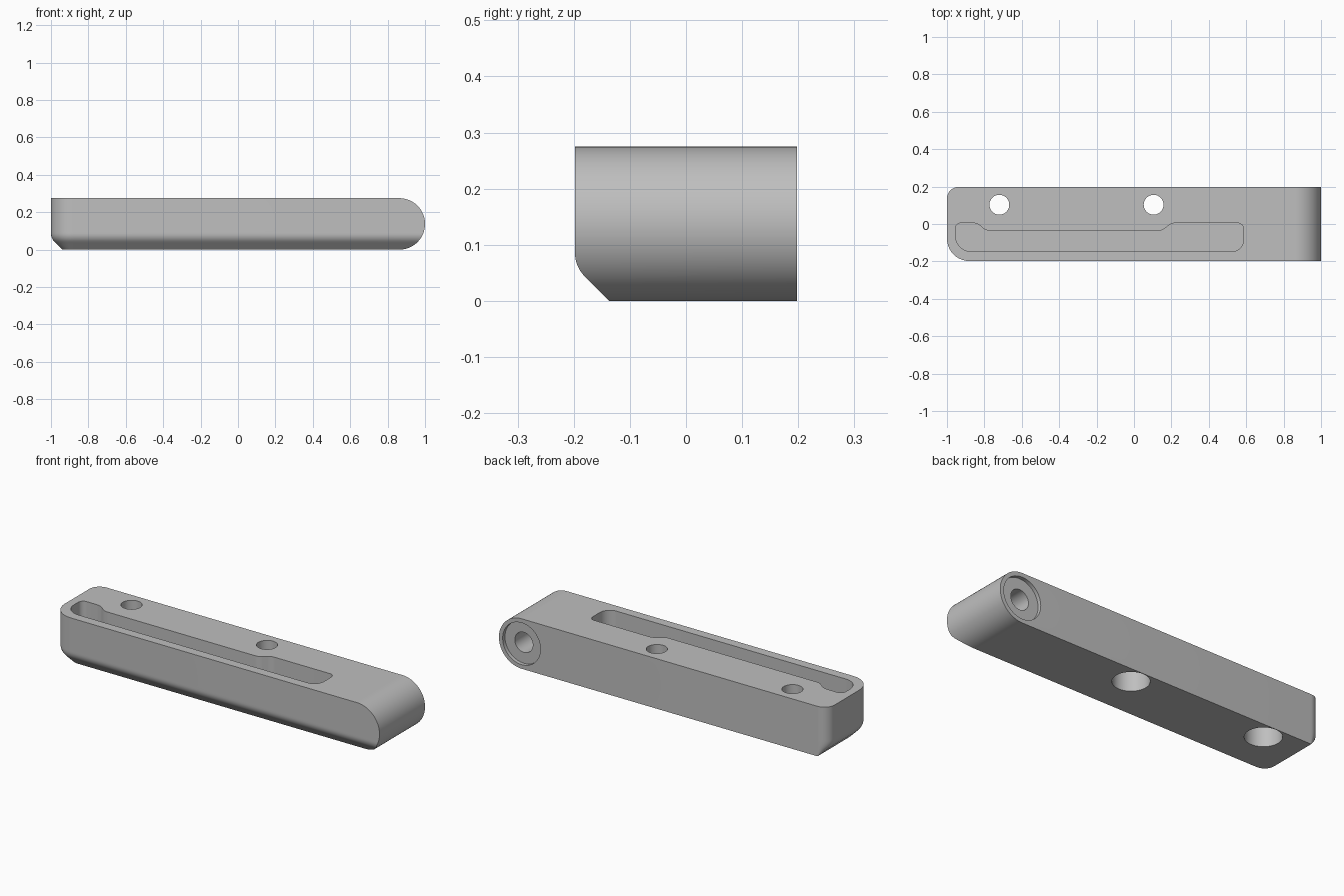
import bpy, bmesh, math
from mathutils import Vector, Matrix

cube = bpy.data.objects.get("Cube")
if cube:
    bpy.data.objects.remove(cube, do_unlink=True)

W = 0.198          # half width
R = 0.1375         # radius of the rounded end, half the height
PIVOT_X = 1 - R

grey = bpy.data.materials.new("satin grey")
grey.use_nodes = True
COLOUR = (0.52, 0.52, 0.52, 1)
grey.diffuse_color = COLOUR
grey.node_tree.nodes["Principled BSDF"].inputs["Base Color"].default_value = COLOUR


def rounded(corners, steps=10):
    """Polygon with each (x, y, radius) corner replaced by an arc."""
    out = []
    for i, (x, y, r) in enumerate(corners):
        p = Vector((x, y))
        if r == 0:
            out.append(p)
            continue
        a = (Vector(corners[i - 1][:2]) - p).normalized()
        b = (Vector(corners[(i + 1) % len(corners)][:2]) - p).normalized()
        half = a.angle(b) / 2
        centre = p + (a + b).normalized() * (r / math.sin(half))
        start = p + a * (r / math.tan(half)) - centre
        end = p + b * (r / math.tan(half)) - centre
        sweep = start.angle_signed(end)
        for k in range(steps + 1):
            out.append(centre + Matrix.Rotation(-sweep * k / steps, 2) @ start)
    return out


def loft(name, layers):
    """Closed solid through (z, outline) layers of equal point count."""
    bm = bmesh.new()
    rings = [[bm.verts.new((p.x, p.y, z)) for p in pts] for z, pts in layers]
    for low, high in zip(rings, rings[1:]):
        for i in range(len(low)):
            bm.faces.new((low[i - 1], low[i], high[i], high[i - 1]))
    bm.faces.new(rings[0])
    bm.faces.new(rings[-1])
    bmesh.ops.recalc_face_normals(bm, faces=bm.faces)
    mesh = bpy.data.meshes.new(name)
    bm.to_mesh(mesh)
    bm.free()
    mesh.materials.append(grey)
    ob = bpy.data.objects.new(name, mesh)
    bpy.context.collection.objects.link(ob)
    return ob


def cut(target, cutter):
    cutter.hide_render = True
    mod = target.modifiers.new(cutter.name, "BOOLEAN")
    mod.operation = "DIFFERENCE"
    mod.solver = "EXACT"
    mod.object = cutter
    bpy.context.view_layer.objects.active = target
    bpy.ops.object.modifier_apply(modifier=mod.name)
    bpy.data.objects.remove(cutter, do_unlink=True)


def drill(target, name, centre, radius, depth, axis="Z"):
    """Cut a round hole centred on the given point."""
    rot = (math.pi / 2, 0, 0) if axis == "Y" else (0, 0, 0)
    bpy.ops.mesh.primitive_cylinder_add(vertices=64, radius=radius, depth=depth,
                                        location=centre, rotation=rot)
    tool = bpy.context.object
    tool.name = name
    tool.data.materials.append(grey)
    cut(target, tool)


def inset(z):
    """Lower edge: straight chamfer blended into the wall by an arc."""
    top, mid, blend = 0.086, 0.043, 0.06
    if z >= top:
        return 0
    if z >= mid:
        return blend - math.sqrt(blend ** 2 - (top - z) ** 2)
    return 0.061 - z


# Bar: rounded at one end, chamfered along the front and the other end
layers = []
STEPS = 48
for k in range(STEPS + 1):
    t = math.pi * (k / STEPS - 0.5)
    z, end = R + R * math.sin(t), PIVOT_X + R * math.cos(t)
    d = inset(z)
    layers.append((z, rounded([(end, -W + d, 0), (end, W, 0),
                               (-1 + d, W, max(0.062 - d, 0.002)),
                               (-1 + d, -W + d, 0.12 - d)])))
bar = loft("handle_bar", layers)

# Long pocket in the top, narrowed beside the screw holes
pocket = rounded([(0.585, -0.147, 0.06), (0.585, 0.005, 0.03),
                  (0.2, 0.005, 0.06), (0.15, -0.036, 0.06),
                  (-0.79, -0.036, 0.06), (-0.84, 0.005, 0.06),
                  (-0.955, 0.005, 0.03), (-0.955, -0.147, 0.085)])
cut(bar, loft("pocket_cutter", [(0.07, pocket), (0.4, pocket)]))

# Screw holes, counterbored from below
for x in (-0.72, 0.105):
    drill(bar, "screw_hole_cutter", (x, 0.103, R), 0.053, 0.6)
    drill(bar, "counterbore_cutter", (x, 0.103, 0.02), 0.092, 0.2)

# Pivot recess and blind bore in the back of the rounded end
drill(bar, "pivot_recess_cutter", (PIVOT_X, W, R), 0.115, 0.04, "Y")
drill(bar, "pivot_bore_cutter", (PIVOT_X, W, R), 0.055, 0.5, "Y")

bpy.ops.object.select_all(action="DESELECT")
bar.select_set(True)
bpy.context.view_layer.objects.active = bar
bpy.ops.object.shade_smooth_by_angle(angle=math.radians(30))
